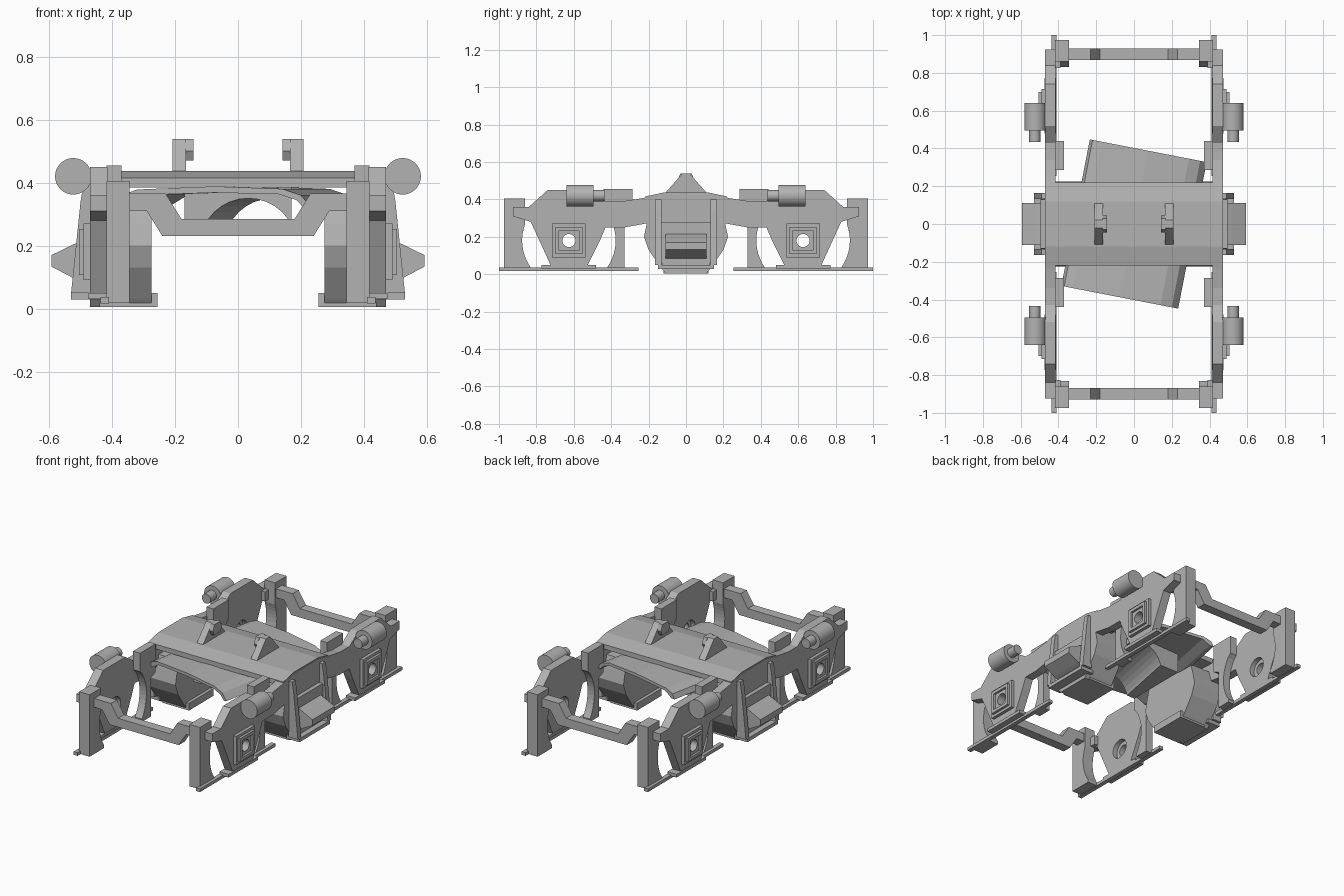
import bpy, bmesh, math
from mathutils import Matrix

cube = bpy.data.objects.get("Cube")
if cube:
    bpy.data.objects.remove(cube, do_unlink=True)

grey = bpy.data.materials.new("plain grey")
grey.use_nodes = True
grey.diffuse_color = (0.45, 0.45, 0.45, 1)
grey.node_tree.nodes["Principled BSDF"].inputs["Base Color"].default_value = (0.45, 0.45, 0.45, 1)


def finish(name, bm, smooth=False):
    bmesh.ops.recalc_face_normals(bm, faces=bm.faces)
    mesh = bpy.data.meshes.new(name)
    bm.to_mesh(mesh)
    bm.free()
    mesh.materials.append(grey)
    ob = bpy.data.objects.new(name, mesh)
    bpy.context.collection.objects.link(ob)
    if smooth:
        activate(ob)
        bpy.ops.object.shade_smooth_by_angle(angle=math.radians(35))
    return ob


def activate(ob):
    bpy.ops.object.select_all(action='DESELECT')
    ob.select_set(True)
    bpy.context.view_layer.objects.active = ob


def prism(name, pts, axis, a, b, smooth=False):
    """Extrude an outline along x (points are y, z) or y (points are x, z)."""
    bm = bmesh.new()
    place = (lambda t, p: (t, p[0], p[1])) if axis == 'x' else (lambda t, p: (p[0], t, p[1]))
    near = [bm.verts.new(place(a, p)) for p in pts]
    far = [bm.verts.new(place(b, p)) for p in pts]
    bm.faces.new(near)
    bm.faces.new(far[::-1])
    n = len(pts)
    for i in range(n):
        j = (i + 1) % n
        bm.faces.new((near[i], far[i], far[j], near[j]))
    return finish(name, bm, smooth)


def box(name, x, y, z):
    return prism(name, [(y[0], z[0]), (y[1], z[0]), (y[1], z[1]), (y[0], z[1])], 'x', *x)


def circle(cu, cv, r, start=0, end=360, n=32):
    count = n if end - start == 360 else n + 1
    angles = [math.radians(start + (end - start) * i / n) for i in range(count)]
    return [(cu + r * math.cos(t), cv + r * math.sin(t)) for t in angles]


def span(s, a, b):
    return tuple(sorted((s * a, s * b)))


def cut(ob, cutter):
    mod = ob.modifiers.new("opening", 'BOOLEAN')
    mod.operation = 'DIFFERENCE'
    mod.solver = 'EXACT'
    mod.object = cutter
    activate(ob)
    bpy.ops.object.modifier_apply(modifier=mod.name)
    bpy.data.objects.remove(cutter, do_unlink=True)


def both_ways(half):
    return half + [(-u, v) for u, v in reversed(half) if u != 0]


AXLE_Y, AXLE_Z = 0.626, 0.18

# Side frame outline, from the middle of the top edge round to the lower edge
frame_half = [(0.12, 0.43), (0.24, 0.405), (0.34, 0.39), (0.43, 0.39), (0.52, 0.45),
              (0.74, 0.45), (0.84, 0.36), (0.925, 0.36), (0.925, 0.31), (0.83, 0.28),
              (0.72, 0.04), (0.53, 0.04), (0.46, 0.18), (0.43, 0.25), (0.33, 0.25), (0.22, 0.27)]

# Spring housing, seen from the side
housing_half = [(0.19, 0.34), (0.21, 0.27), (0.225, 0.2), (0.2, 0.13), (0.13, 0.03), (0.11, 0.005)]

for s, side in ((1, "left"), (-1, "right")):
    frame = prism(f"{side}_side_frame", both_ways(frame_half), 'x', s * 0.415, s * 0.47)
    for d in (1, -1):
        cut(frame, prism("bore", circle(d * AXLE_Y, AXLE_Z, 0.035), 'x', s * 0.3, s * 0.6))
        cut(frame, prism("bore", circle(d * AXLE_Y, AXLE_Z, 0.06), 'x', s * 0.3, s * 0.445))

    # Central housing with its sloping outer ribs and footstep
    prism(f"{side}_spring_housing", both_ways(housing_half), 'x', s * 0.275, s * 0.47)
    box(f"{side}_housing_foot", span(s, 0.255, 0.44), (-0.12, 0.12), (0.005, 0.05))
    prism(f"{side}_housing_panel",
          both_ways([(0.13, 0.28), (0.15, 0.12), (0.12, 0.03)]), 'x', s * 0.465, s * 0.495)
    rib = [(0.465, 0.4), (0.49, 0.4), (0.5, 0.34), (0.53, 0.05), (0.465, 0.05)]
    for d in (1, -1):
        prism(f"{side}_housing_rib", [(s * x, z) for x, z in rib], 'y', d * 0.132, d * 0.165)
    box(f"{side}_housing_ledge", span(s, 0.44, 0.53), (-0.15, 0.15), (0.028, 0.05))
    step = [(0.485, 0.22), (0.52, 0.205), (0.592, 0.17), (0.592, 0.133), (0.52, 0.095), (0.485, 0.08)]
    prism(f"{side}_footstep", [(s * x, z) for x, z in step], 'y', -0.11, 0.11)

    for d, end in ((-1, "front"), (1, "back")):
        tag = f"{side}_{end}"

        # Posts curved round the wheel opening
        post = [(0.973, 0.018), (0.973, 0.405), (0.86, 0.405), (0.86, 0.27)]
        post += circle(AXLE_Y, AXLE_Z, 0.25, 20, -35, 10)[1:] + [(0.83, 0.018)]
        prism(f"{tag}_end_post", [(d * y, z) for y, z in post], 'x', s * 0.345, s * 0.418)
        inner = [(0.33, 0.018), (0.33, 0.26), (0.285, 0.28), (0.285, 0.455), (0.44, 0.455), (0.44, 0.34)]
        inner += circle(AXLE_Y, AXLE_Z, 0.25, 140, 215, 12)[1:] + [(0.42, 0.018)]
        prism(f"{tag}_inner_post", [(d * y, z) for y, z in inner], 'x', s * 0.37, s * 0.418)
        box(f"{tag}_post_lug", span(s, 0.39, 0.42), span(d, 0.825, 0.87), (0.29, 0.35))

        # Lower rail and pedestal foot
        box(f"{tag}_lower_rail", span(s, 0.41, 0.437), span(d, 0.255, 1.0), (0.016, 0.036))
        box(f"{tag}_pedestal_foot", span(s, 0.412, 0.475), span(d, 0.48, 0.772), (0.03, 0.05))

        # Stepped axle box with a through bore
        for w, x in ((0.09, 0.49), (0.073, 0.505)):
            cover = box(f"{tag}_axle_box", span(s, 0.46, x),
                        span(d, AXLE_Y - w, AXLE_Y + w), (AXLE_Z - w, AXLE_Z + w))
            cut(cover, prism("bore", circle(d * AXLE_Y, AXLE_Z, 0.035), 'x', s * 0.4, s * 0.6))
            if w < 0.08:
                cut(cover, box("recess", span(s, 0.492, 0.6),
                               span(d, AXLE_Y - 0.053, AXLE_Y + 0.053),
                               (AXLE_Z - 0.053, AXLE_Z + 0.053)))

        # Brake cylinder and rod
        prism(f"{tag}_brake_cylinder", circle(s * 0.523, 0.42, 0.058), 'y', d * 0.495, d * 0.64, True)
        prism(f"{tag}_brake_rod", circle(s * 0.525, 0.42, 0.03), 'y', d * 0.435, d * 0.5, True)

    # Triangular lug on top of the bolster
    prism(f"{side}_top_lug", both_ways([(0.02, 0.538), (0.115, 0.43)]), 'x', s * 0.165, s * 0.208)
    prism(f"{side}_lug_hook", both_ways([(0.03, 0.538), (0.045, 0.5), (0.03, 0.47)]),
          'x', s * 0.142, s * 0.167)

# Bolster across the middle
prism("bolster", both_ways([(0.12, 0.437), (0.22, 0.415), (0.22, 0.385), (0.12, 0.39)]),
      'x', -0.468, 0.468)

# Dropped end bars
bar_half = [(0.18, 0.285), (0.23, 0.365), (0.36, 0.365), (0.36, 0.31), (0.29, 0.31), (0.24, 0.23)]
for d, end in ((-1, "front"), (1, "back")):
    prism(f"{end}_end_bar", both_ways(bar_half), 'y', d * 0.868, d * 0.928)

# Skewed motor cover with a shallow ridge
turn = Matrix.Rotation(math.radians(-11), 4, 'Z')
cover_pts = [(-0.315, 0.33), (-0.3, 0.36), (-0.25, 0.378), (0, 0.388), (0.22, 0.38), (0.28, 0.36),
             (0.315, 0.32), (0.295, 0.315), (0.265, 0.345), (0.21, 0.363), (0, 0.368),
             (-0.24, 0.36), (-0.29, 0.33)]
prism("motor_cover", cover_pts, 'y', -0.395, 0.395).data.transform(turn)

# Motor cradle under the bolster with a skewed arched opening
cradle = box("motor_cradle", (-0.17, 0.17), (-0.2, 0.2), (0.24, 0.39))
arch = prism("arch", circle(0.07, 0.2, 0.15), 'y', -0.5, 0.5)
arch.data.transform(turn)
cut(cradle, arch)
